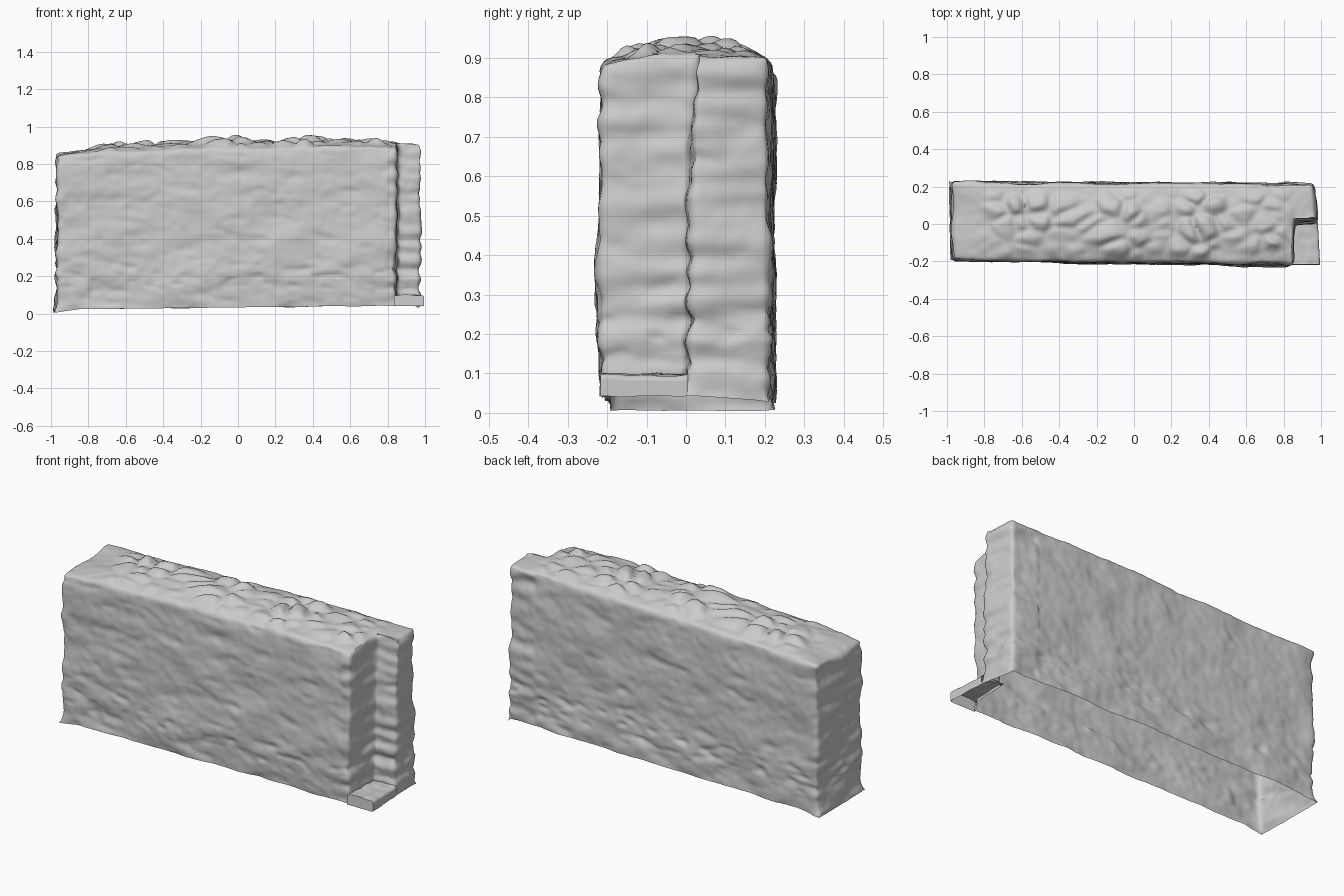
import bpy, bmesh, math
from mathutils import Vector, noise

if "Cube" in bpy.data.objects:
    bpy.data.objects.remove(bpy.data.objects["Cube"])

NA, N, H, J, NZ = 150, 161, 18, 36, 74   # main length, full length, notch depth, full depth, wall rows


def interp(x, pts):
    for (a, u), (b, v) in zip(pts, pts[1:]):
        if x <= b:
            return u + (v - u) * max(0.0, (x - a) / (b - a))
    return pts[-1][1]


RIDGE = [(-.97, .85), (-.85, .87), (-.7, .885), (-.5, .898), (-.25, .908), (0, .925),
         (.3, .908), (.58, .922), (.8, .912), (.97, .91)]


def plan(i, j):
    """Footprint: a slightly skewed long block with a notch at the front right."""
    s = i / NA if i <= NA else 1.0
    t = (i - NA) / (N - NA) if i > NA else 0.0
    yf, ym, yb = -.195 - .022 * s, .01, .225 - .012 * s
    v = j / H
    y = yf + (ym - yf) * v if v <= 1 else ym + (yb - ym) * (v - 1)
    x0 = -.968 - .005 * j / J
    x = x0 + (.85 - x0) * s
    end = .978 - .02 * max(0, v - 1)
    return x + (end - .85) * t, y


def stones(x, y):
    """Rounded cobbles bedded in the wall top."""
    p = Vector((x * 7.5, y * 10, 3.7))
    p += noise.noise_vector(p * .6) * .35
    d = noise.voronoi(p)[0]
    where = min(1, max(0, (x + .92) * 4)) * min(1, max(0, (.86 - x) * 12))
    patch = max(0, .75 + noise.noise(Vector((x * 4, y * 5, 9.1))) * .7)
    return min(.036, (d[1] - d[0]) * .08) * where * min(1, patch)


def top_z(x, y):
    t = min(1, max(0, (y + .205) / .42))
    r = interp(x, RIDGE)
    front = interp(x, [(-.97, .848), (-.5, .865), (0, .88), (.5, .89), (.82, .888), (.9, .91)])
    back = interp(x, [(-.97, .865), (0, .89), (.95, .908)])
    base = interp(t, [(0, front), (.3, r), (.65, r), (1, back)])
    inner = min(1, max(0, .25 + t * 5)) * min(1, max(0, (1 - t) * 5))
    return base + stones(x, y) * inner


def relief(p, top):
    """Weathered stonework: broad swells, uneven stones, small pits and corner courses."""
    d = .010 * noise.noise(p * 4)
    n = noise.noise(Vector((p.x * 7, p.y * 7, p.z * 12)))
    d += .007 * n - .012 * max(0, noise.noise(Vector((p.x * 8, p.y * 8, p.z * 19 + 7))) - .2)
    d += .003 * noise.noise(p * 24)
    if top:
        return d * .8
    corner = max(0, abs(p.x) - .90) * 12 if p.x < .8 else .9
    d += .015 * min(1, corner) * noise.noise(Vector((p.x * 4, p.y * 3, p.z * 19 + 5)))
    low = max(0, 1 - abs(p.z - .19) / .13)
    pit = noise.noise(Vector((p.x * 12, p.y * 12, p.z * 34 + 2)))
    return d - .022 * low * max(0, pit - .1)


def finish(bm, name):
    me = bpy.data.meshes.new(name)
    bm.to_mesh(me)
    bm.free()
    ob = bpy.data.objects.new(name, me)
    bpy.context.collection.objects.link(ob)
    return ob


# Stone wall: top surface, then four sides and notch, open underneath
bm = bmesh.new()
grid = {}
for i in range(N + 1):
    for j in range(J + 1):
        if i <= NA or j >= H:
            x, y = plan(i, j)
            if i >= NA and j == H:
                y += .025
            grid[i, j] = bm.verts.new((x, y, top_z(x, y)))
for i in range(N):
    for j in range(J):
        if i < NA or j >= H:
            bm.faces.new([grid[k] for k in ((i, j), (i + 1, j), (i + 1, j + 1), (i, j + 1))])
top_verts = set(grid.values())

loop = [(i, 0) for i in range(NA)] + [(NA, j) for j in range(H)] + [(i, H) for i in range(NA, N)]
loop += [(N, j) for j in range(H, J)] + [(i, J) for i in range(N, 0, -1)] + [(0, j) for j in range(J, 0, -1)]
columns = []
for i, j in loop:
    head = grid[i, j]
    x, y = plan(i, j)
    notch = (i == NA and 0 < j <= H) or (NA < i < N and j == H)
    zb = .022 + .022 * (x + 1) / 2 + .006 * noise.noise(Vector((x * 5, y * 5, 0)))
    if x < -.85:
        zb -= .016 * (-.85 - x) / .12
    if i == N:
        zb = .045 - .015 * (j - H) / (J - H)
    if notch:
        zb = .085
    col = [head]
    for k in range(1, NZ + 1):
        z = head.co.z + (zb - head.co.z) * k / NZ
        px, py = x, y
        if j == H and i >= NA:
            py += interp(z, [(.09, -.015), (.35, 0), (.65, .002), (.9, .025)])
        if j == 0:
            py -= interp(z, [(.02, -.01), (.08, 0), (.2, .013), (.5, .004), (.9, 0)]) * (x + 1) / 2
        if i == 0:
            px -= interp(z, [(.02, .014), (.1, 0)])
        if i == N:
            px += interp(z, [(.04, .01), (.15, 0)])
        col.append(bm.verts.new((px, py, z)))
    columns.append(col)
for a, b in zip(columns, columns[1:] + columns[:1]):
    for k in range(NZ):
        bm.faces.new((a[k], a[k + 1], b[k + 1], b[k]))

# Wear the corners round, keeping the open rim in place
inside = [v for v in bm.verts if not v.is_boundary]
arris = [v for v in inside if v not in top_verts]
arris += [v for (i, j), v in grid.items() if min(j, J - j, i, N - i) < 4]
for _ in range(9):
    bmesh.ops.smooth_vert(bm, verts=arris, factor=.5, use_axis_x=True, use_axis_y=True, use_axis_z=True)
for _ in range(2):
    bmesh.ops.smooth_vert(bm, verts=inside, factor=.5, use_axis_x=True, use_axis_y=True, use_axis_z=True)
bm.normal_update()
moves = [(v, v.normal * relief(v.co, v in top_verts)) for v in bm.verts]
for v, m in moves:
    v.co += m
finish(bm, "stone_wall")

# Foot slab in the notch: rounded strip profile swept along y, closed at the front, open underneath
bm = bmesh.new()
S, R = 14, 6
rows = []
for j in range(S + 1):
    y = -.217 + .222 * j / S
    edge = .995 - .012 * j / S
    pts = [(.835 + (edge - .01 - .835) * k / S, .098) for k in range(S + 1)]
    pts += [(edge, .09 - .047 * k / R) for k in range(R + 1)]
    rows.append([bm.verts.new((x, y, z + .007 * noise.noise(Vector((x * 20, y * 20, z * 9))))) for x, z in pts])
for a, b in zip(rows, rows[1:]):
    for k in range(len(a) - 1):
        bm.faces.new((a[k], a[k + 1], b[k + 1], b[k]))
front = rows[0][:S + 2]
low = [bm.verts.new((v.co.x, v.co.y - .003, .04)) for v in front[:-1]] + [rows[0][-1]]
for k in range(S):
    bm.faces.new((front[k], low[k], low[k + 1], front[k + 1]))
bm.faces.new([front[S], low[S]] + rows[0][:S:-1])
finish(bm, "foot_slab")

# Soft shading over the worn stone
for ob in bpy.context.collection.objects:
    ob.select_set(True)
    bpy.context.view_layer.objects.active = ob
bpy.ops.object.shade_smooth_by_angle(angle=math.radians(60))
